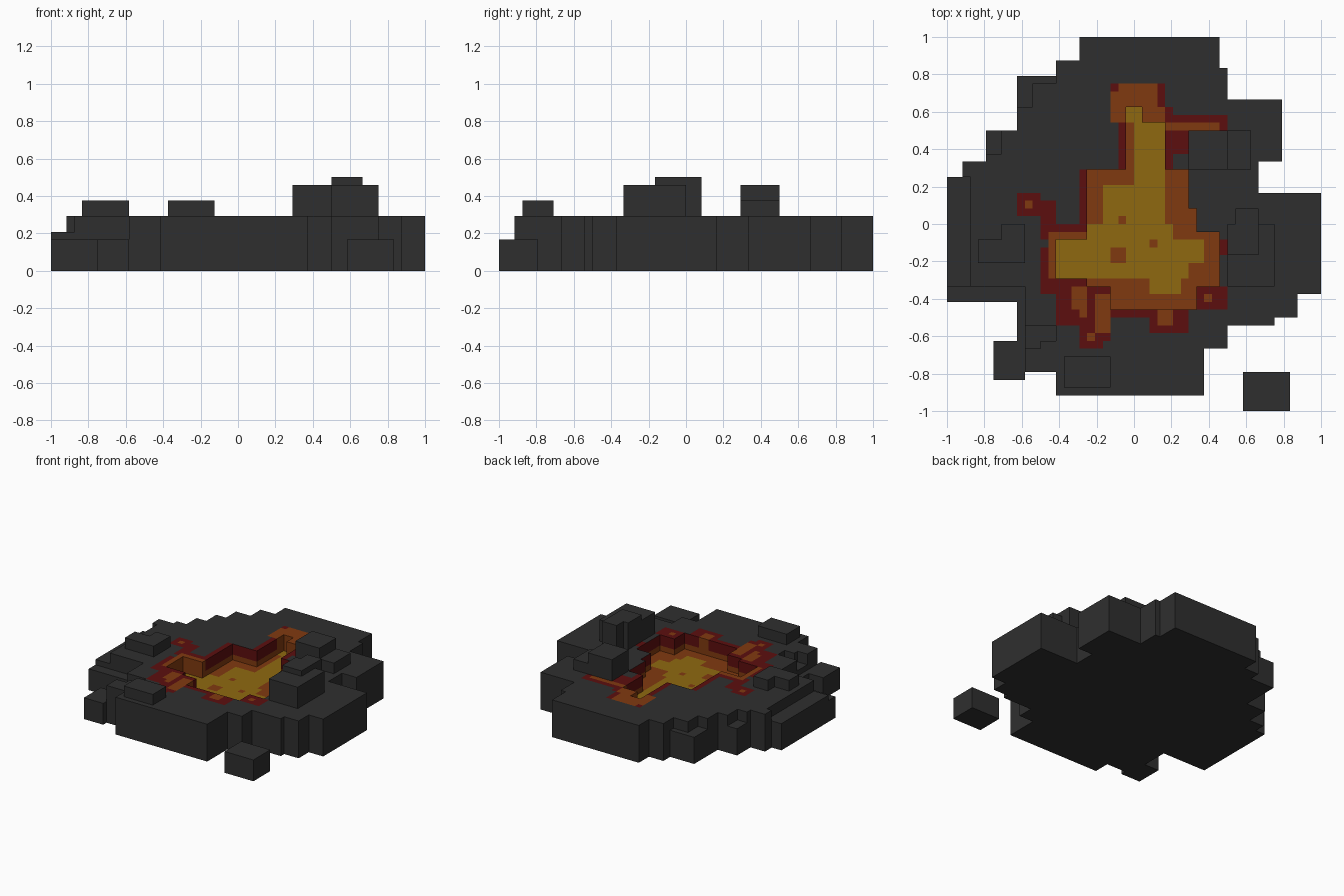
import bpy, bmesh, math

if "Cube" in bpy.data.objects:
    bpy.data.objects.remove(bpy.data.objects["Cube"])

U = 1 / 24          # one voxel
N = 24              # half grid width in voxels


def material(name, rgb):
    m = bpy.data.materials.new(name)
    m.diffuse_color = (*rgb, 1)
    m.use_nodes = True
    m.node_tree.nodes["Principled BSDF"].inputs["Base Color"].default_value = m.diffuse_color
    return m


MATS = [material("dark rock", (0.028, 0.028, 0.028)),
        material("dark red crust", (0.107, 0.0045, 0.0045)),
        material("orange lava", (0.216, 0.042, 0.005)),
        material("yellow lava", (0.275, 0.141, 0.005))]
ROCK, RED, ORANGE, YELLOW = range(4)

height, colour = {}, {}


def fill(grid, value, rects):
    """Set the voxel columns inside each (x0, x1, y0, y1) rectangle."""
    for x0, x1, y0, y1 in rects:
        for x in range(x0, x1):
            for y in range(y0, y1):
                grid[x, y] = value


# rock slab outline
fill(height, 7, [(-7, 11, 20, 24), (-10, 11, 20, 21), (-10, 12, 19, 20),
                 (-15, 12, 16, 19), (-15, 19, 12, 16), (-19, 19, 8, 12),
                 (-22, 16, 6, 8), (-24, 16, 4, 6), (-24, 24, -9, 4),
                 (-24, 21, -10, -9), (-15, 21, -12, -10), (-15, 18, -13, -12),
                 (-15, 12, -15, -13), (-14, 12, -16, -15), (-14, 9, -19, -16),
                 (-10, 9, -22, -19)])

# lower ledges around the rim
fill(height, 5, [(-24, -21, -8, 6), (-15, -13, 15, 19), (-15, -10, 18, 19),
                 (-19, -17, 9, 12), (-14, -10, -15, -13), (-14, -12, -16, -15)])
fill(height, 4, [(-24, -15, -10, -8), (-15, -14, -15, -8), (-18, -14, -20, -15)])

# sunken lava pit
PIT = [(-6, 7, -1, 7), (7, 8, -1, 2), (-10, -6, -7, -2), (-6, 11, -8, -1),
       (-3, 8, -11, -8), (-1, 4, 7, 13), (-1, 1, 13, 15)]

# scorched crust, then orange and yellow lava
fill(colour, RED, [(-15, -12, 1, 4), (-12, -10, -2, 3), (-10, -6, -2, 0),
                   (-7, -6, -2, 7), (-3, 4, 13, 18), (-2, 0, 7, 13),
                   (4, 5, 13, 15), (5, 12, 12, 14), (4, 7, 9, 13), (4, 5, 7, 9),
                   (11, 12, -4, -2), (8, 12, -11, -8), (2, 7, -14, -11),
                   (-12, -10, -9, -3), (-10, -3, -13, -7), (-7, -4, -16, -13),
                   (-4, -3, -15, -13), (-3, 2, -12, -11)])
fill(colour, ORANGE, [(-14, -13, 2, 3), (-3, 3, 13, 18), (3, 4, 13, 15),
                      (4, 11, 12, 13), (9, 10, -10, -9), (3, 5, -13, -11),
                      (-8, -6, -11, -8), (-7, -6, -12, -11), (-6, -5, -15, -14),
                      (-5, -3, -14, -9), (-11, -10, -7, -1), (-11, -6, -2, -1)])
fill(colour, RED, [(-3, -2, 17, 18)])
fill(height, 4, PIT)
fill(colour, ORANGE, PIT)
fill(colour, YELLOW, [(-1, 1, 13, 15), (0, 4, 5, 13), (-4, 4, 0, 5), (-6, 5, -2, 0),
                      (-10, 9, -5, -2), (-10, 7, -7, -5), (2, 6, -9, -7)])
fill(colour, ORANGE, [(-2, -1, 0, 1), (2, 3, -3, -2), (-3, -1, -5, -3)])
pit_cells = {}
fill(pit_cells, True, PIT)


def finish(bm, name):
    bmesh.ops.remove_doubles(bm, verts=bm.verts, dist=1e-5)
    bmesh.ops.dissolve_limit(bm, angle_limit=0.01, verts=bm.verts, edges=bm.edges,
                             delimit={'MATERIAL', 'NORMAL'})
    bmesh.ops.recalc_face_normals(bm, faces=bm.faces)
    me = bpy.data.meshes.new(name)
    bm.to_mesh(me)
    bm.free()
    for m in MATS:
        me.materials.append(m)
    ob = bpy.data.objects.new(name, me)
    bpy.context.collection.objects.link(ob)
    return ob


def quad(bm, pts, mat):
    f = bm.faces.new([bm.verts.new((x * U, y * U, z * U)) for x, y, z in pts])
    f.material_index = mat


def build_slab():
    bm = bmesh.new()
    for (x, y), h in height.items():
        corners = [(x, y), (x + 1, y), (x + 1, y + 1), (x, y + 1)]
        quad(bm, [(a, b, h) for a, b in corners], colour.get((x, y), ROCK))
        quad(bm, [(a, b, 0) for a, b in reversed(corners)], ROCK)
        sides = [(0, -1), (1, 0), (0, 1), (-1, 0)]
        for i, (dx, dy) in enumerate(sides):
            other = (x + dx, y + dy)
            a, b = corners[i], corners[(i + 1) % 4]
            for z in range(height.get(other, 0), h):
                # pit walls glow orange at the foot and dark red above
                mat = ROCK
                if other in pit_cells:
                    mat = ORANGE if z == 4 else RED
                    if colour.get((x, y), ROCK) == ORANGE:
                        mat = ORANGE
                quad(bm, [(*a, z), (*b, z), (*b, z + 1), (*a, z + 1)], mat)
    finish(bm, "crater_slab")


def boulder(name, x0, x1, y0, y1, z0, z1):
    bm = bmesh.new()
    bmesh.ops.create_cube(bm, size=1)
    for v in bm.verts:
        v.co = ((x1 if v.co.x > 0 else x0) * U, (y1 if v.co.y > 0 else y0) * U,
                (z1 if v.co.z > 0 else z0) * U)
    finish(bm, name)


build_slab()

# boulders standing on the slab, and one loose rock beside it
boulder("west_boulder", -17, -14, -5, 0, 7, 9)
boulder("west_boulder_side", -20, -17, -5, -2, 7, 9)
boulder("south_boulder", -9, -3, -21, -17, 7, 9)
boulder("north_boulder_tall", 7, 12, 7, 12, 7, 11)
boulder("north_boulder_low", 12, 15, 7, 12, 7, 9)
boulder("east_boulder_peak", 13, 16, -4, 2, 7, 12)
boulder("east_boulder_peak_side", 12, 13, -4, 0, 7, 12)
boulder("east_boulder_front", 12, 16, -8, -4, 7, 11)
boulder("east_boulder_side", 16, 18, -8, 0, 7, 11)
boulder("loose_rock", 14, 20, -24, -19, 0, 4)
